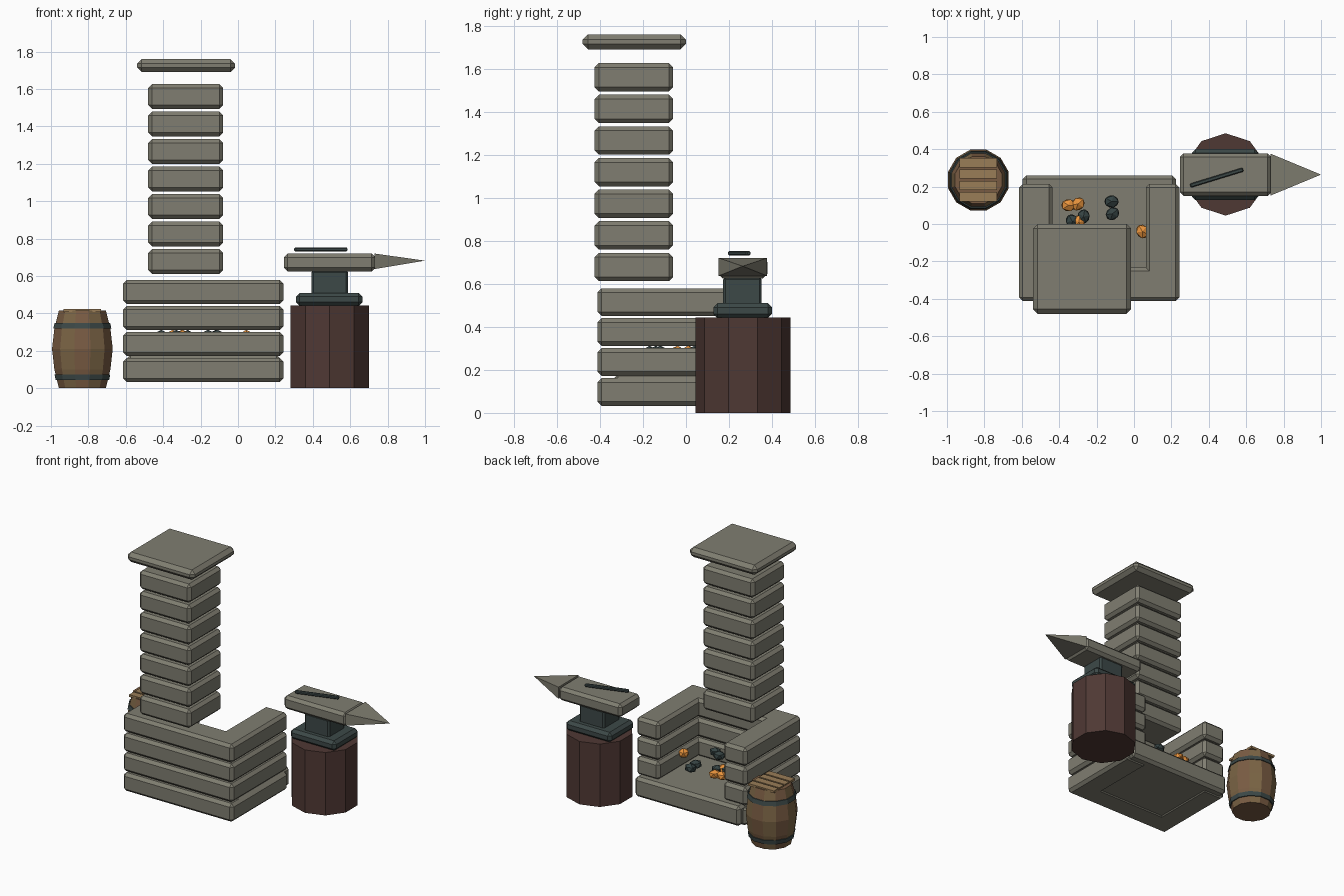
import bpy, bmesh, math
from mathutils import Matrix

if "Cube" in bpy.data.objects:
    bpy.data.objects.remove(bpy.data.objects["Cube"])


def mat(name, r, g, b):
    m = bpy.data.materials.new(name)
    m.diffuse_color = (r, g, b, 1)
    m.use_nodes = True
    m.node_tree.nodes["Principled BSDF"].inputs["Base Color"].default_value = m.diffuse_color
    return m


STONE = mat("grey stone", 0.215, 0.208, 0.165)
IRON = mat("dark iron", 0.046, 0.066, 0.064)
COAL = mat("coal", 0.036, 0.056, 0.056)
EMBER = mat("orange ember", 0.80, 0.29, 0.045)
STUMP = mat("dark red wood", 0.078, 0.040, 0.034)
STAVE_A = mat("barrel brown", 0.190, 0.105, 0.055)
STAVE_B = mat("barrel tan", 0.200, 0.130, 0.060)
PLANK = mat("lid plank", 0.320, 0.205, 0.095)


def finish(name, bm, *mats):
    bmesh.ops.recalc_face_normals(bm, faces=bm.faces)
    me = bpy.data.meshes.new(name)
    bm.to_mesh(me)
    bm.free()
    for m in mats:
        me.materials.append(m)
    ob = bpy.data.objects.new(name, me)
    bpy.context.collection.objects.link(ob)
    return ob


def box(name, x, y, z, m, bevel=0.02, turn=0.0):
    """Chamfered box from (min, max) ranges, optionally turned about z."""
    bm = bmesh.new()
    bmesh.ops.create_cube(bm, size=1)
    bmesh.ops.scale(bm, vec=(x[1] - x[0], y[1] - y[0], z[1] - z[0]), verts=bm.verts)
    if bevel:
        bmesh.ops.bevel(bm, geom=bm.edges[:], offset=bevel, segments=1,
                        affect='EDGES', profile=0.5)
    ob = finish(name, bm, m)
    ob.location = ((x[0] + x[1]) / 2, (y[0] + y[1]) / 2, (z[0] + z[1]) / 2)
    ob.rotation_euler.z = turn
    return ob


def lathe(name, profile, n, centre, mats, rule=lambda i: 0, phase=0.0):
    """Closed faceted solid of revolution; rule picks the material per side."""
    bm = bmesh.new()
    rings = []
    for r, z in profile:
        rings.append([bm.verts.new((r * math.cos(phase + math.tau * i / n),
                                    r * math.sin(phase + math.tau * i / n), z))
                      for i in range(n)])
    for a, b in zip(rings, rings[1:]):
        for i in range(n):
            j = (i + 1) % n
            bm.faces.new((a[i], a[j], b[j], b[i])).material_index = rule(i)
    bm.faces.new(rings[0][::-1])
    bm.faces.new(rings[-1])
    ob = finish(name, bm, *mats)
    ob.location = (centre[0], centre[1], 0)
    return ob


# Hearth: floor slab and four U-shaped courses of stone, open at the back
box("hearth_floor", (-0.595, 0.225), (-0.335, 0.26), (0.04, 0.18), STONE)
for i in range(4):
    z = (0.033 + 0.139 * i, 0.162 + 0.139 * i)
    box(f"hearth_front_course_{i}", (-0.615, 0.243), (-0.412, -0.232), z, STONE)
    box(f"hearth_left_course_{i}", (-0.615, -0.435), (-0.412, 0.215), z, STONE)
    box(f"hearth_right_course_{i}", (0.063, 0.243), (-0.412, 0.215), z, STONE)

# Chimney: seven blocks and a cap
for i in range(7):
    z = 0.612 + 0.147 * i
    box(f"chimney_block_{i}", (-0.48, -0.08), (-0.425, -0.06), (z, z + 0.132), STONE)
box("chimney_cap", (-0.54, -0.015), (-0.48, 0.0), (1.69, 1.76), STONE, 0.025)

# Coals and embers
coals = [(-0.12, 0.12), (-0.115, 0.055), (-0.27, 0.04), (-0.33, 0.015),
         (-0.11, -0.17), (-0.16, -0.14), (-0.41, -0.12)]
embers = [(-0.35, 0.10), (-0.30, 0.107), (-0.295, 0.01), (0.045, -0.04)]
for label, spots, m in (("coal", coals, COAL), ("ember", embers, EMBER)):
    for i, (x, y) in enumerate(spots):
        bm = bmesh.new()
        bmesh.ops.create_icosphere(bm, subdivisions=1, radius=0.043)
        bmesh.ops.scale(bm, vec=(1, 0.85, 0.75), verts=bm.verts)
        ob = finish(f"{label}_{i}", bm, m)
        ob.location = (x, y, 0.28)
        ob.rotation_euler.z = i * 0.7

# Anvil on its stump
lathe("anvil_stump", [(0.22, 0), (0.22, 0.443)], 10, (0.49, 0.265), [STUMP],
      phase=math.pi / 2)
box("anvil_foot", (0.31, 0.665), (0.127, 0.40), (0.44, 0.51), IRON)
box("anvil_waist", (0.393, 0.587), (0.173, 0.352), (0.50, 0.63), IRON, 0.01)
box("anvil_body", (0.245, 0.735), (0.15, 0.378), (0.625, 0.72), STONE)
bm = bmesh.new()
tip = bm.verts.new((1.0, 0.264, 0.682))
base = [bm.verts.new((0.73, y, z)) for y, z in
        ((0.152, 0.637), (0.376, 0.637), (0.376, 0.72), (0.152, 0.72))]
bm.faces.new(base)
for i in range(4):
    bm.faces.new((base[i], base[(i + 1) % 4], tip))
finish("anvil_horn", bm, STONE)
box("iron_rod", (0.295, 0.59), (0.237, 0.259), (0.732, 0.752), IRON, 0.005,
    math.radians(17))

# Barrel with hoops and slatted lid
C = (-0.832, 0.235)
lathe("barrel", [(0.13, 0), (0.155, 0.10), (0.168, 0.21), (0.155, 0.32), (0.13, 0.415)],
      12, C, [STAVE_A, STAVE_B], lambda i: i % 2, math.pi / 12)
lathe("barrel_lower_hoop", [(0.148, 0.043), (0.154, 0.073)], 12, C, [IRON],
      phase=math.pi / 12)
lathe("barrel_upper_hoop", [(0.161, 0.318), (0.154, 0.348)], 12, C, [IRON],
      phase=math.pi / 12)
for i in range(4):
    y = 0.12 + 0.061 * i
    box(f"lid_plank_{i}", (-0.932, -0.732), (y, y + 0.05), (0.408, 0.424), PLANK, 0)
